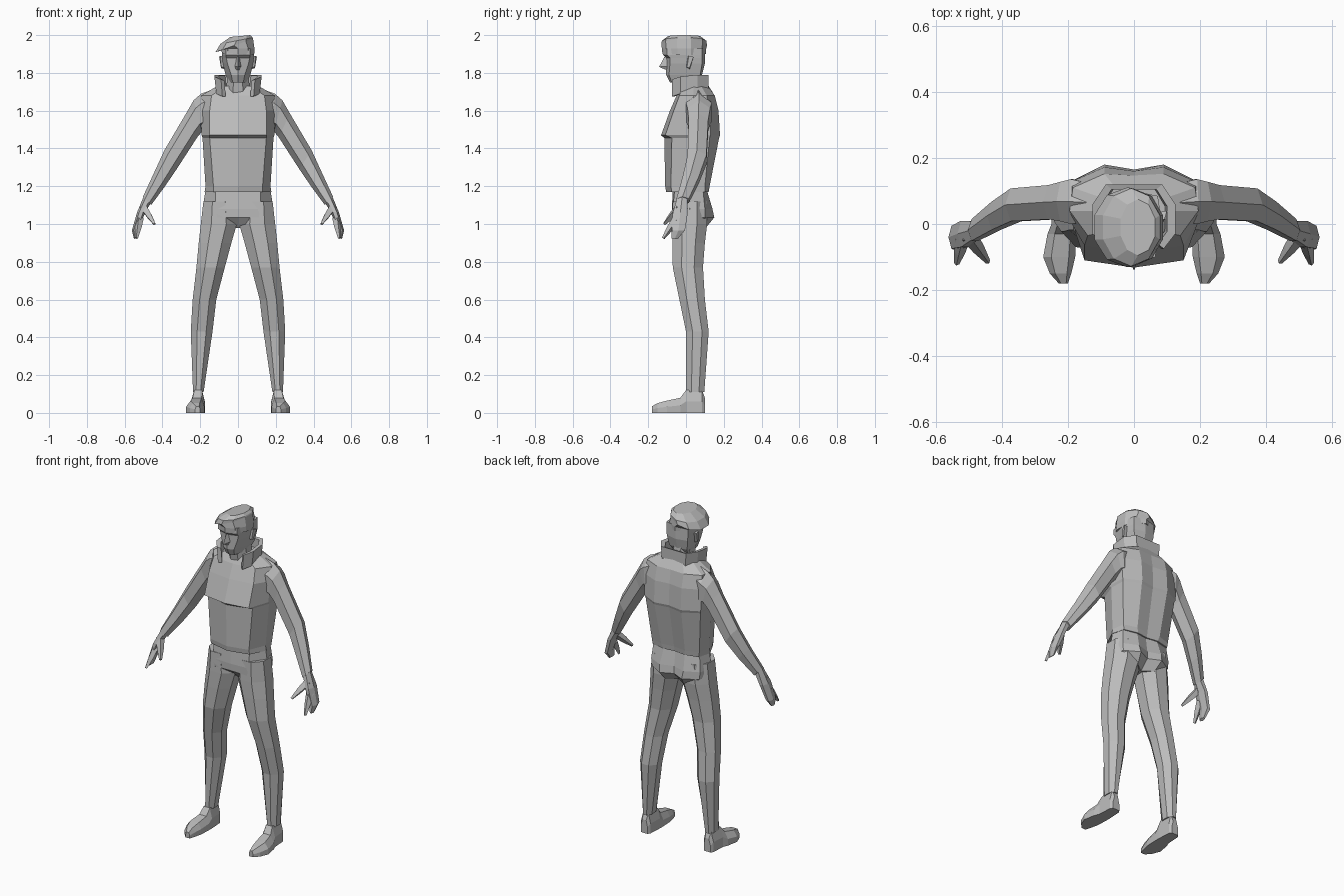
import bpy, bmesh, math
from mathutils import Vector

grey = bpy.data.materials.new("plain grey")
grey.diffuse_color = (0.5, 0.5, 0.5, 1)


def loft(name, rings, mirror=False):
    """Skin a list of equal-length closed rings, capped at both ends."""
    bm = bmesh.new()
    vs = [[bm.verts.new(p) for p in r] for r in rings]
    n = len(vs[0])
    for a, b in zip(vs, vs[1:]):
        for i in range(n):
            j = (i + 1) % n
            bm.faces.new((a[i], a[j], b[j], b[i]))
    bm.faces.new(vs[0])
    bm.faces.new(vs[-1])
    bmesh.ops.recalc_face_normals(bm, faces=bm.faces)
    me = bpy.data.meshes.new(name)
    bm.to_mesh(me)
    bm.free()
    me.materials.append(grey)
    ob = bpy.data.objects.new(name, me)
    bpy.context.collection.objects.link(ob)
    if mirror:
        ob.modifiers.new("mirror", 'MIRROR')
    return ob


def sym(z, half):
    """Full horizontal ring from a half outline, front centre to back centre."""
    return [(x, y, z) for x, y in half] + [(-x, y, z) for x, y in half[-2:0:-1]]


def box_ring(z, x0, x1, y0, y1, n=8):
    """Octagon that fills a box."""
    k = math.cos(math.pi / n)
    return [((x0 + x1) / 2 + (x1 - x0) / 2 * math.cos((i + .5) * math.tau / n) / k,
             (y0 + y1) / 2 + (y1 - y0) / 2 * math.sin((i + .5) * math.tau / n) / k, z)
            for i in range(n)]


def arm_ring(xu, zu, xl, zl, y, ry, n=6):
    """Hexagon between an upper and a lower outline point."""
    ring = []
    for i in range(n):
        a = i * math.tau / n
        t = (1 + math.cos(a)) / 2
        ring.append((xl + (xu - xl) * t, y + ry * math.sin(a) / .87, zl + (zu - zl) * t))
    return ring


def spike(name, a, b, r0, r1):
    """Tapered four-sided finger."""
    a, b = Vector(a), Vector(b)
    q = (b - a).to_track_quat('Z', 'Y')
    loft(name, [[c + q @ Vector((r * math.cos(k * math.pi / 2), r * math.sin(k * math.pi / 2), 0))
                 for k in range(4)] for c, r in ((a, r0), (a.lerp(b, .5), r0 * .8), (b, r1))], True)


# Jacket body with overhanging chest
loft("jacket", [sym(z, h) for z, h in (
    (1.17, [(0, -.105), (.13, -.075), (.177, .02), (.155, .10), (.07, .12), (0, .11)]),
    (1.20, [(0, -.11), (.13, -.08), (.172, .02), (.16, .10), (.08, .125), (0, .115)]),
    (1.455, [(0, -.115), (.15, -.075), (.188, .03), (.185, .125), (.09, .175), (0, .16)]),
    (1.47, [(0, -.132), (.15, -.11), (.192, .02), (.19, .13), (.09, .18), (0, .165)]),
    (1.60, [(0, -.085), (.15, -.065), (.20, .02), (.195, .125), (.09, .172), (0, .16)]),
    (1.68, [(0, -.05), (.14, -.035), (.195, .04), (.185, .11), (.09, .152), (0, .147)]),
    (1.73, [(0, -.01), (.07, -.02), (.11, .04), (.10, .08), (.06, .115), (0, .12)]))])

# Hips
loft("hips", [sym(z, h) for z, h in (
    (1.18, [(0, -.07), (.12, -.06), (.172, .02), (.155, .09), (.07, .11), (0, .10)]),
    (1.08, [(0, -.075), (.12, -.07), (.188, .02), (.165, .10), (.08, .14), (0, .115)]),
    (1.035, [(0, -.07), (.11, -.072), (.19, .02), (.16, .10), (.075, .15), (0, .115)]),
    (.98, [(0, 0), (.06, -.04), (.10, .02), (.10, .08), (.06, .105), (0, .06)]))])

# Legs
loft("leg", [box_ring(*s) for s in (
    (1.12, .02, .183, -.07, .11), (1.0, .006, .197, -.072, .112),
    (.90, .035, .208, -.072, .10), (.77, .07, .22, -.07, .09),
    (.60, .115, .24, -.035, .10), (.43, .135, .25, 0, .12),
    (.11, .182, .238, 0, .097))], True)

# Shoes: sections from heel to toe (y, inner x, outer x, top z)
loft("shoe", [[(a, y, 0), (b, y, 0), (b, y, t * .5), (b - (b - a) * .25, y, t),
               (a + (b - a) * .2, y, t), (a, y, t * .5)] for y, a, b, t in (
    (.10, .19, .235, .08), (.085, .18, .245, .12), (.0, .175, .25, .12),
    (-.03, .175, .262, .08), (-.10, .178, .275, .065),
    (-.15, .19, .255, .052), (-.18, .20, .228, .035))], True)

# Sleeves
loft("sleeve", [arm_ring(*s) for s in (
    (.14, 1.71, .15, 1.50, .065, .06), (.195, 1.69, .18, 1.49, .068, .068),
    (.235, 1.655, .19, 1.49, .068, .06), (.275, 1.585, .215, 1.46, .066, .052),
    (.39, 1.39, .325, 1.29, .058, .05), (.445, 1.27, .39, 1.195, .025, .043),
    (.503, 1.145, .46, 1.10, -.018, .033))], True)

# Hands with curled fingers
loft("hand", [arm_ring(*s) for s in (
    (.50, 1.145, .465, 1.105, -.02, .028), (.535, 1.06, .49, 1.065, -.03, .04),
    (.562, .965, .525, .975, -.04, .035), (.55, .92, .535, .93, -.06, .018))], True)
spike("forefinger", (.52, -.05, 1.03), (.537, -.12, .925), .022, .008)
spike("thumb", (.50, -.035, 1.09), (.442, -.115, 1.0), .024, .008)

# Collar, open at the front: (x, y, bottom z, top z) from one end round to the other
half = [(.09, -.075, 1.675, 1.765), (.125, -.03, 1.69, 1.78), (.125, .06, 1.70, 1.79),
        (.085, .12, 1.71, 1.79)]
path = half + [(-x, y, a, b) for x, y, a, b in half[::-1]]
loft("collar", [[(x * .92, y, a), (x, y, b), (x * .8, .02 + (y - .02) * .85, b - .005),
                 (x * .72, .02 + (y - .02) * .85, a)] for x, y, a, b in path])

# Neck and head
loft("neck", [box_ring(1.66, -.065, .065, -.03, .10), box_ring(1.82, -.055, .055, -.055, .08)])
loft("head", [sym(z, h) for z, h in (
    (1.75, [(0, -.085), (.028, -.075), (.048, 0), (.045, .05), (0, .065)]),
    (1.79, [(0, -.105), (.036, -.09), (.066, 0), (.06, .075), (0, .085)]),
    (1.85, [(0, -.105), (.056, -.085), (.08, 0), (.07, .085), (0, .10)]),
    (1.88, [(0, -.105), (.062, -.085), (.084, 0), (.072, .085), (0, .10)]),
    (1.895, [(0, -.122), (.064, -.10), (.085, 0), (.072, .085), (0, .10)]),
    (1.93, [(0, -.118), (.064, -.10), (.085, 0), (.072, .085), (0, .10)]))])
loft("nose", [[(-.008, -.10, 1.885), (.008, -.10, 1.885), (0, -.115, 1.885)],
              [(-.018, -.095, 1.835), (.018, -.095, 1.835), (0, -.142, 1.832)],
              [(-.012, -.095, 1.815), (.012, -.095, 1.815), (0, -.112, 1.818)]])
loft("ear", [[(.07, 0, 1.83), (.07, .02, 1.82), (.07, .035, 1.88), (.07, .005, 1.885)],
             [(.088, .005, 1.83), (.09, .018, 1.825), (.10, .04, 1.885), (.093, .015, 1.89)]], True)

# Beret drooping to one side: (centre x, rx, ry, z, tilt)
loft("beret", [[(cx + rx * math.cos(a), -.01 + ry * math.sin(a), z + tilt * rx * math.cos(a))
                for a in [(i + .5) * math.tau / 10 for i in range(10)]]
               for cx, rx, ry, z, tilt in (
    (0, .09, .115, 1.90, -.05), (0, .092, .117, 1.928, 0),
    (-.02, .105, .121, 1.945, .36), (-.008, .09, .118, 1.97, .2),
    (.012, .055, .085, 1.995, .09))])
